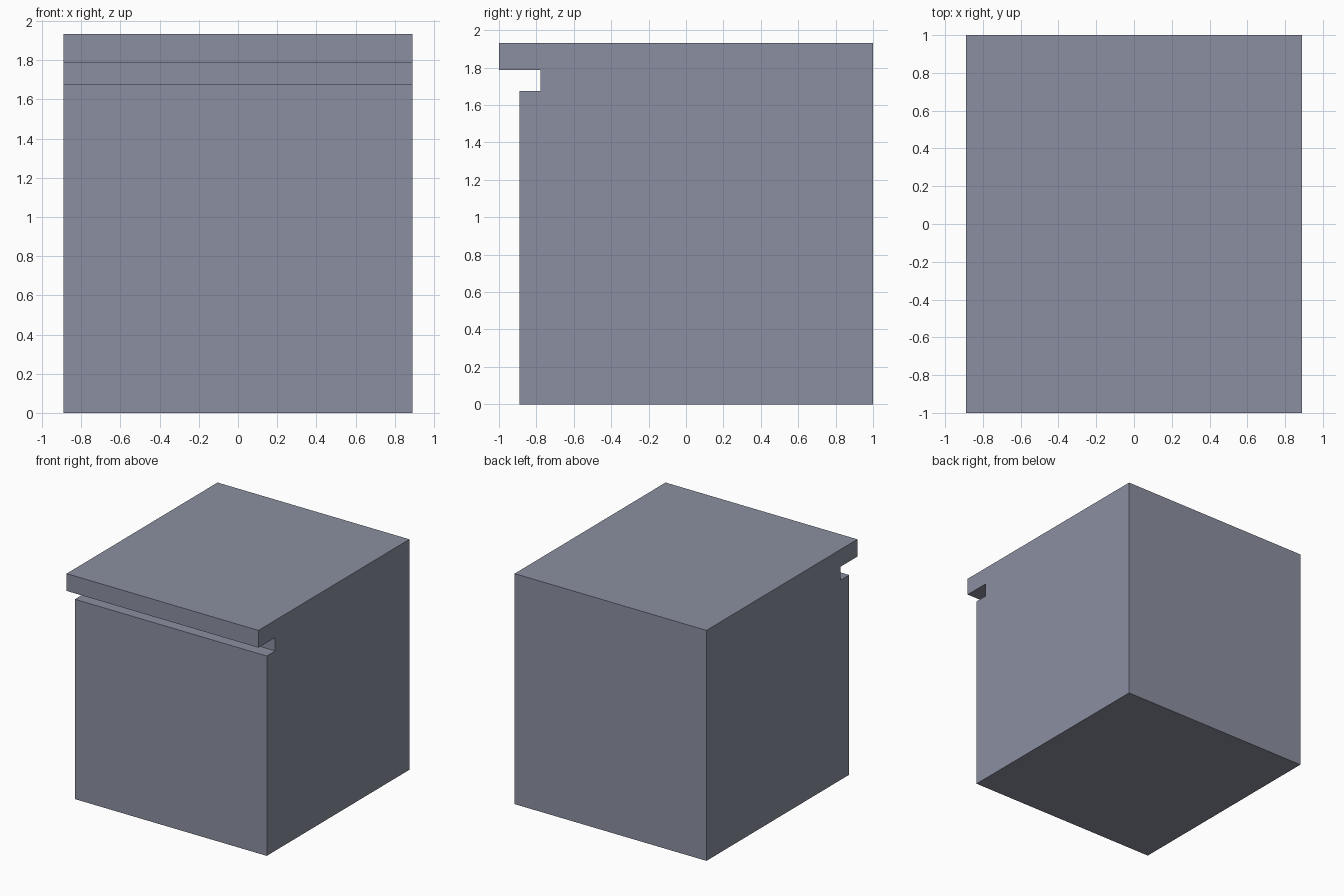
import bpy
import bmesh

if "Cube" in bpy.data.objects:
    bpy.data.objects.remove(bpy.data.objects["Cube"])

HALF_WIDTH = 0.89

# side profile (y, z): cabinet body with an overhanging top and a finger groove
profile = [(-0.89, 0.0), (1.0, 0.0), (1.0, 1.933), (-1.0, 1.933),
           (-1.0, 1.788), (-0.778, 1.788), (-0.778, 1.676), (-0.89, 1.676)]

mat = bpy.data.materials.new("blue grey")
mat.diffuse_color = (0.26, 0.277, 0.355, 1.0)
mat.use_nodes = True
mat.node_tree.nodes["Principled BSDF"].inputs["Base Color"].default_value = mat.diffuse_color

# extrude the profile across the width
bm = bmesh.new()
face = bm.faces.new([bm.verts.new((-HALF_WIDTH, y, z)) for y, z in profile])
res = bmesh.ops.extrude_face_region(bm, geom=[face])
verts = [g for g in res["geom"] if isinstance(g, bmesh.types.BMVert)]
bmesh.ops.translate(bm, verts=verts, vec=(2 * HALF_WIDTH, 0, 0))
bmesh.ops.recalc_face_normals(bm, faces=bm.faces)

mesh = bpy.data.meshes.new("cabinet")
bm.to_mesh(mesh)
bm.free()
mesh.materials.append(mat)
bpy.context.collection.objects.link(bpy.data.objects.new("cabinet", mesh))
